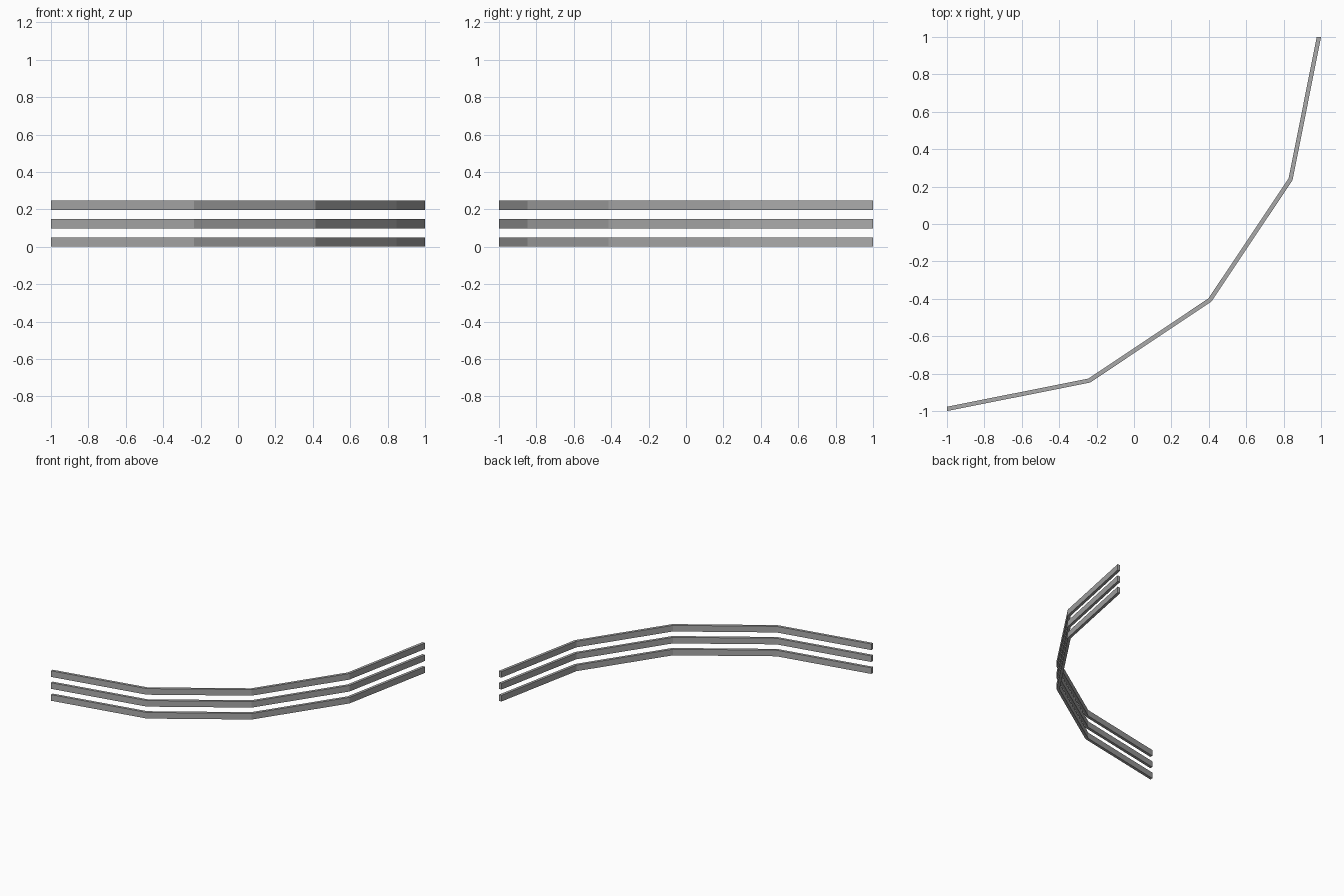
import bpy
import bmesh
from math import sin, cos, pi

OUTER, INNER = 2.0, 1.977      # radii of the rail's two sides
HEIGHT, PITCH = 0.05, 0.098    # rail height and spacing
SEGMENTS = 4

cube = bpy.data.objects.get("Cube")
if cube:
    bpy.data.objects.remove(cube, do_unlink=True)

grey = bpy.data.materials.new("rail grey")
grey.use_nodes = True
colour = (0.4, 0.4, 0.4, 1)
grey.diffuse_color = colour
grey.node_tree.nodes["Principled BSDF"].inputs["Base Color"].default_value = colour


def curved_rail(name, z):
    """Rectangular bar bent through a faceted quarter turn."""
    bm = bmesh.new()
    rings = []
    for i in range(SEGMENTS + 1):
        a = pi / 2 * i / SEGMENTS
        section = [(OUTER, z), (OUTER, z + HEIGHT), (INNER, z + HEIGHT), (INNER, z)]
        rings.append([bm.verts.new((r * sin(a) - 1, 1 - r * cos(a), h)) for r, h in section])
    for a, b in zip(rings, rings[1:]):
        for k in range(4):
            n = (k + 1) % 4
            bm.faces.new((a[k], a[n], b[n], b[k]))
    # end caps
    bm.faces.new(rings[0])
    bm.faces.new(rings[-1])
    bmesh.ops.recalc_face_normals(bm, faces=bm.faces)
    mesh = bpy.data.meshes.new(name)
    bm.to_mesh(mesh)
    bm.free()
    mesh.materials.append(grey)
    obj = bpy.data.objects.new(name, mesh)
    bpy.context.collection.objects.link(obj)


# three stacked rails
for level, name in enumerate(("lower_rail", "middle_rail", "upper_rail")):
    curved_rail(name, level * PITCH)
